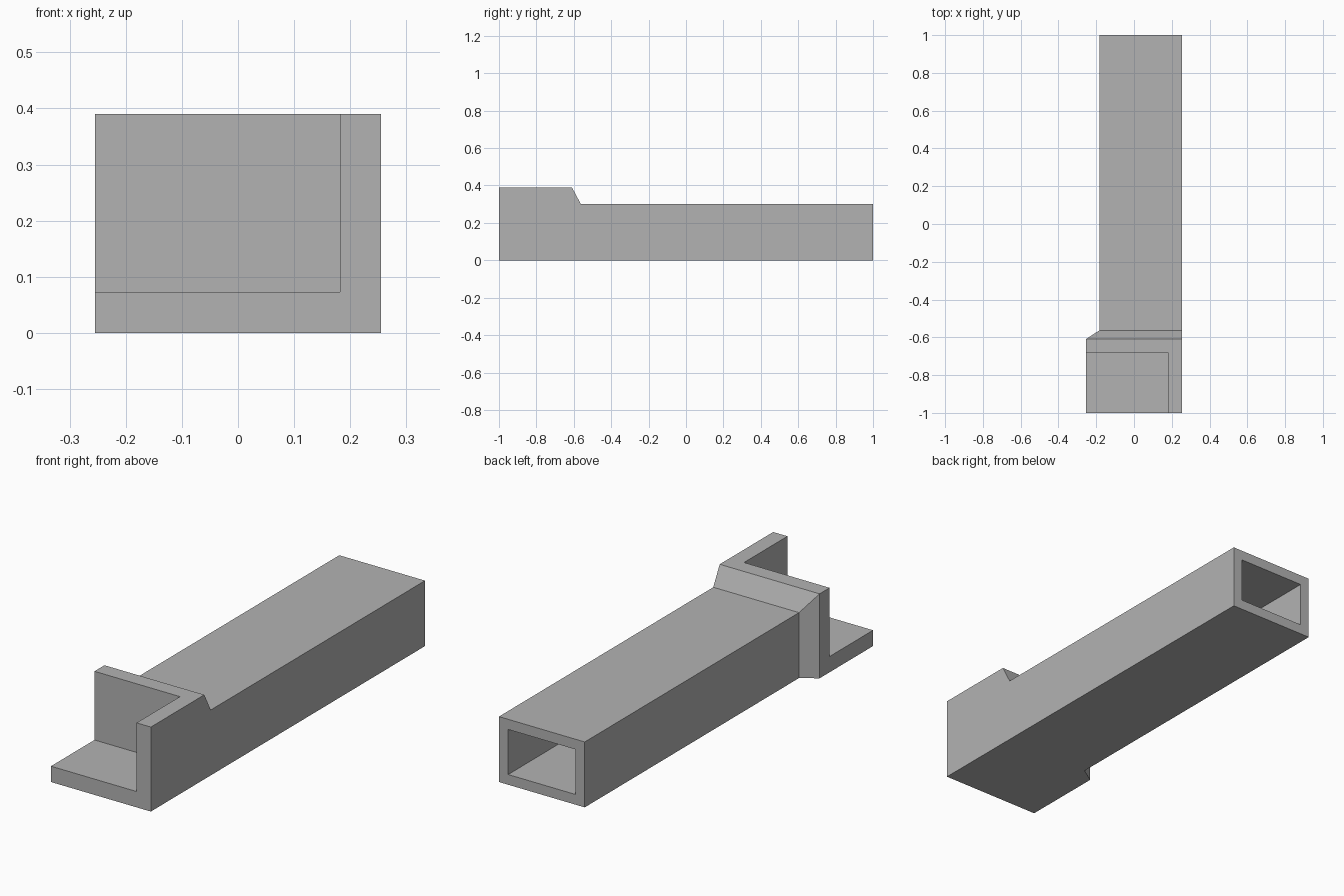
import bpy
import bmesh

old = bpy.data.objects.get("Cube")
if old:
    bpy.data.objects.remove(old, do_unlink=True)

grey = bpy.data.materials.new("plain grey")
grey.use_nodes = True
COLOUR = (0.45, 0.45, 0.45, 1)
grey.diffuse_color = COLOUR
grey.node_tree.nodes["Principled BSDF"].inputs["Base Color"].default_value = COLOUR


def loft(name, sections):
    """Closed solid through rectangles (y, x0, x1, z0, z1) along y."""
    bm = bmesh.new()
    rings = []
    for y, x0, x1, z0, z1 in sections:
        corners = [(x0, z0), (x1, z0), (x1, z1), (x0, z1)]
        rings.append([bm.verts.new((x, y, z)) for x, z in corners])
    bm.faces.new(rings[0])
    bm.faces.new(rings[-1])
    for a, b in zip(rings, rings[1:]):
        for i in range(4):
            j = (i + 1) % 4
            bm.faces.new((a[i], a[j], b[j], b[i]))
    bmesh.ops.recalc_face_normals(bm, faces=bm.faces)
    mesh = bpy.data.meshes.new(name)
    bm.to_mesh(mesh)
    bm.free()
    mesh.materials.append(grey)
    obj = bpy.data.objects.new(name, mesh)
    bpy.context.collection.objects.link(obj)
    return obj


def cut(target, cutter):
    """Subtract the cutter, then discard it."""
    cutter.hide_render = True
    mod = target.modifiers.new(cutter.name, "BOOLEAN")
    mod.operation = "DIFFERENCE"
    mod.solver = "EXACT"
    mod.object = cutter
    bpy.context.view_layer.objects.active = target
    bpy.ops.object.modifier_apply(modifier=mod.name)
    bpy.data.objects.remove(cutter, do_unlink=True)


SIDE, TOP = 0.255, 0.39          # enlarged front end
TUBE_SIDE, TUBE_TOP = -0.183, 0.302
WALL, BORE_WALL = 0.073, 0.047
SHOULDER, NECK = -0.61, -0.563   # ends of the sloped step

# Outer body: wide front end, sloped shoulder, long rectangular tube
body = loft("flanged_tube", [
    (-1, -SIDE, SIDE, 0, TOP),
    (SHOULDER, -SIDE, SIDE, 0, TOP),
    (NECK, TUBE_SIDE, SIDE, 0, TUBE_TOP),
    (1, TUBE_SIDE, SIDE, 0, TUBE_TOP),
])

# Open corner pocket, leaving a floor, one side wall and an end wall
pocket = (-1, SIDE - WALL, WALL, 1)
cut(body, loft("pocket_cutter", [(y, *pocket) for y in (-1.2, SHOULDER - WALL)]))

# Blind rectangular bore from the back
bore = (TUBE_SIDE + BORE_WALL, SIDE - BORE_WALL, BORE_WALL, TUBE_TOP - BORE_WALL)
cut(body, loft("bore_cutter", [(y, *bore) for y in (SHOULDER, 1.2)]))
